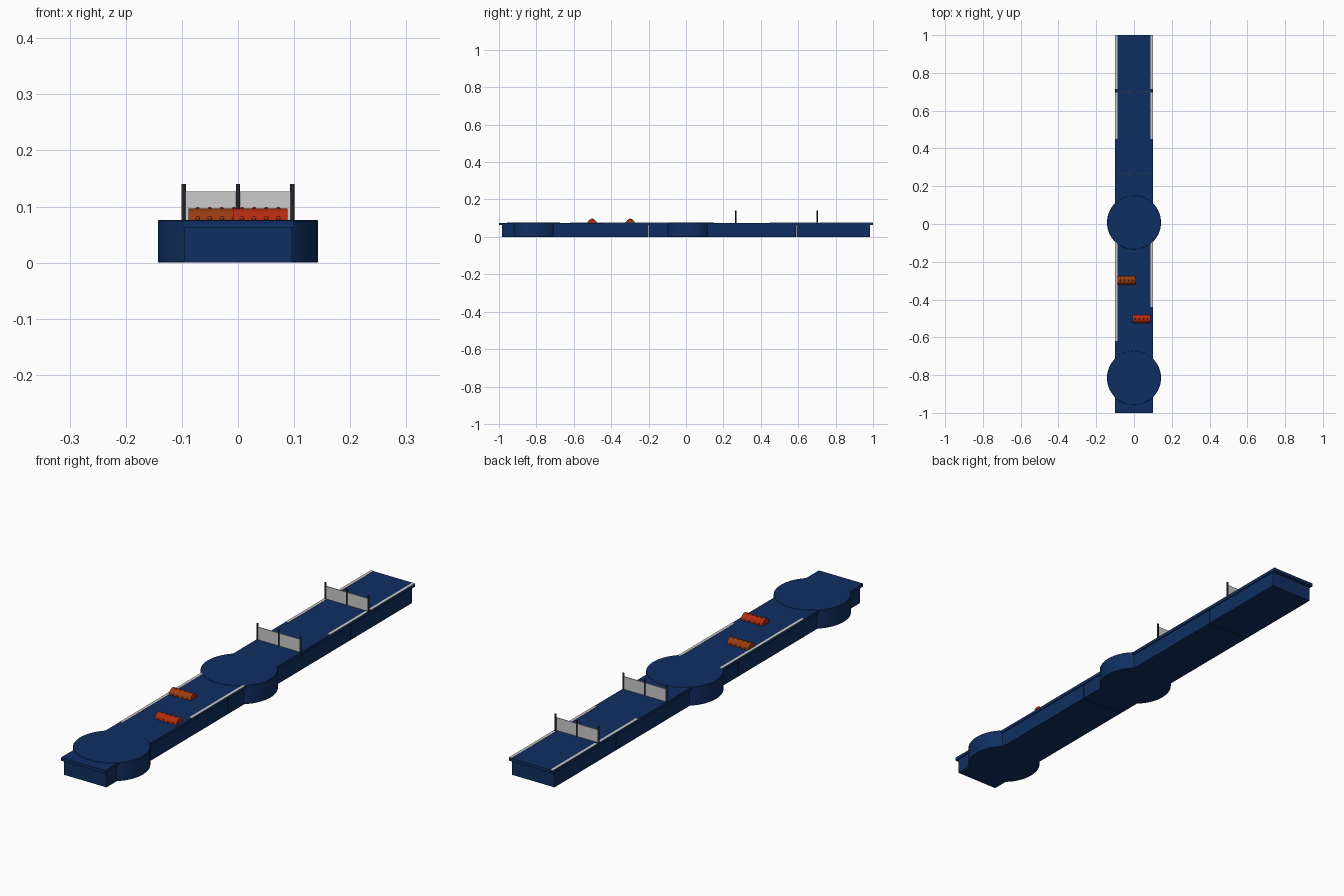
import bpy, bmesh, math
from mathutils import Matrix

if "Cube" in bpy.data.objects:
    bpy.data.objects.remove(bpy.data.objects["Cube"])


def material(name, rgb):
    m = bpy.data.materials.new(name)
    m.diffuse_color = (*rgb, 1)
    m.use_nodes = True
    m.node_tree.nodes["Principled BSDF"].inputs["Base Color"].default_value = m.diffuse_color
    return m


BLUE = material("blue", (0.005, 0.028, 0.12))
RED = material("red", (0.45, 0.025, 0.006))
ORANGE = material("orange", (0.32, 0.045, 0.006))
DARK = material("dark", (0.02, 0.02, 0.025))


def finish(bm, name, mat=None, smooth=False):
    bmesh.ops.recalc_face_normals(bm, faces=bm.faces)
    me = bpy.data.meshes.new(name)
    bm.to_mesh(me)
    bm.free()
    ob = bpy.data.objects.new(name, me)
    bpy.context.collection.objects.link(ob)
    if mat:
        me.materials.append(mat)
    if smooth:
        bpy.ops.object.select_all(action='DESELECT')
        bpy.context.view_layer.objects.active = ob
        ob.select_set(True)
        bpy.ops.object.shade_smooth_by_angle(angle=math.radians(35))
    return ob


def box(name, x, y, z, mat=None):
    """Box from (low, high) ranges on each axis."""
    bm = bmesh.new()
    size = [b - a for a, b in (x, y, z)]
    mid = [(a + b) / 2 for a, b in (x, y, z)]
    bmesh.ops.create_cube(bm, size=1, matrix=Matrix.Translation(mid) @ Matrix.Diagonal((*size, 1)))
    return finish(bm, name, mat)


def cylinder(name, x, y, z, r, sides, mat):
    bm = bmesh.new()
    bmesh.ops.create_cone(bm, cap_ends=True, segments=sides, radius1=r, radius2=r, depth=z[1] - z[0],
                          matrix=Matrix.Translation((x, y, (z[0] + z[1]) / 2)))
    return finish(bm, name, mat, True)


DECK = 0.075

# Base in three sections with thin seams, under an overhanging deck
for i, (a, b) in enumerate([(-0.985, -0.201), (-0.199, 0.589), (0.591, 0.985)]):
    box(f"base_section_{i}", (-0.096, 0.096), (a, b), (0, 0.0625), BLUE)
box("deck", (-0.1, 0.1), (-1, 1), (0.0625, DECK), BLUE)

# Round platforms
for name, y in (("front_round_platform", -0.815), ("middle_round_platform", 0.008)):
    disc = cylinder(name, 0, y, (0, DECK + 0.001), 0.143, 96, BLUE)
    bev = disc.modifiers.new("edge", 'BEVEL')
    bev.width = 0.0015
    bev.segments = 1

# Pale edge strips
for side, label, spans in ((-1, "left", [(0.715, 1), (0.45, 0.695), (-0.62, -0.09)]),
                           (1, "right", [(0.715, 1), (0.45, 0.695), (-0.44, -0.09)])):
    for i, span in enumerate(spans):
        x = sorted((side * 0.088, side * 0.1))
        box(f"{label}_edge_strip_{i}", x, span, (DECK, DECK + 0.001))

# Fences: three round posts and a thin panel
for label, y in (("near", 0.265), ("far", 0.702)):
    box(f"{label}_fence_panel", (-0.097, 0.097), (y - 0.0015, y + 0.0015), (DECK, 0.127))
    for i, x in enumerate((-0.097, 0, 0.097)):
        cylinder(f"{label}_fence_post_{i}", x, y, (DECK - 0.004, 0.14), 0.004, 16, DARK)


# Half-round studded barriers lying across the deck
def barrier(name, x0, y, mat):
    length, r, n = 0.097, 0.0215, 20
    bm = bmesh.new()
    arc = [bm.verts.new((x0, y + r * math.cos(math.pi * k / n), DECK + r * math.sin(math.pi * k / n)))
           for k in range(n + 1)]
    cap = bm.faces.new(arc)
    ext = bmesh.ops.extrude_face_region(bm, geom=[cap], use_keep_orig=True)
    moved = [v for v in ext["geom"] if isinstance(v, bmesh.types.BMVert)]
    bmesh.ops.translate(bm, verts=moved, vec=(length, 0, 0))
    finish(bm, name, mat, True)
    bm = bmesh.new()
    for i in range(4):
        for deg in (10, 90, 170):
            a = math.radians(deg)
            pos = (x0 + length * (i + 0.75) / 4.5, y + r * math.cos(a) * 0.97, DECK + r * math.sin(a) * 0.97)
            bmesh.ops.create_uvsphere(bm, u_segments=12, v_segments=8, radius=0.0038,
                                      matrix=Matrix.Translation(pos))
    finish(bm, name + "_studs", mat, True)


barrier("right_barrier", -0.009, -0.502, RED)
barrier("left_barrier", -0.088, -0.298, ORANGE)
